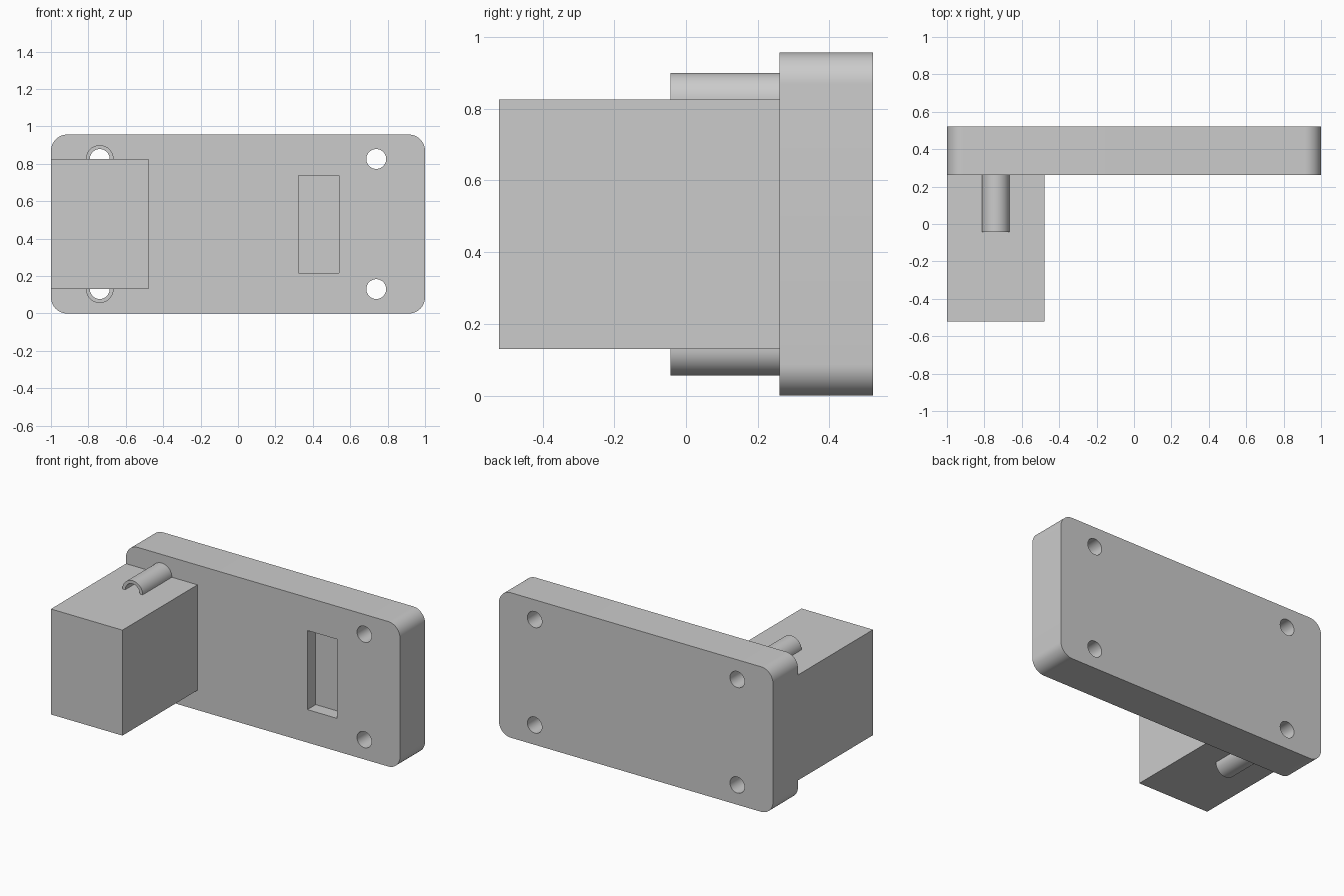
import bpy, bmesh, math

if "Cube" in bpy.data.objects:
    bpy.data.objects.remove(bpy.data.objects["Cube"])

S = 1 / 23  # design unit -> scene unit (plate is 46 x 22 x 6)


def extrude_y(name, outline, y0, y1):
    """Solid made from an (x, z) outline swept from y0 to y1."""
    bm = bmesh.new()
    front = [bm.verts.new((x * S, y0 * S, z * S)) for x, z in outline]
    face = bm.faces.new(front)
    ext = bmesh.ops.extrude_face_region(bm, geom=[face])
    moved = [v for v in ext["geom"] if isinstance(v, bmesh.types.BMVert)]
    bmesh.ops.translate(bm, verts=moved, vec=(0, (y1 - y0) * S, 0))
    bmesh.ops.recalc_face_normals(bm, faces=bm.faces[:])
    mesh = bpy.data.meshes.new(name)
    bm.to_mesh(mesh)
    bm.free()
    obj = bpy.data.objects.new(name, mesh)
    bpy.context.collection.objects.link(obj)
    return obj


def rect(x0, x1, z0, z1):
    return [(x0, z0), (x1, z0), (x1, z1), (x0, z1)]


def arc(cx, cz, r, a0, a1, n):
    return [(cx + r * math.cos(math.radians(a0 + (a1 - a0) * i / n)),
             cz + r * math.sin(math.radians(a0 + (a1 - a0) * i / n)))
            for i in range(n + 1)]


def circle(cx, cz, r, n=48):
    return arc(cx, cz, r, 0, 360, n)[:-1]


def combine(target, tool, operation):
    """Apply a boolean and remove the tool object."""
    mod = target.modifiers.new("boolean", "BOOLEAN")
    mod.operation, mod.object, mod.solver = operation, tool, "EXACT"
    bpy.context.view_layer.objects.active = target
    bpy.ops.object.modifier_apply(modifier=mod.name)
    bpy.data.objects.remove(tool, do_unlink=True)


# Rounded mounting plate
R = 2
outline = (arc(23 - R, R, R, -90, 0, 12) + arc(23 - R, 22 - R, R, 0, 90, 12)
           + arc(-23 + R, 22 - R, R, 90, 180, 12) + arc(-23 + R, R, R, 180, 270, 12))
body = extrude_y("mounting_plate", outline, 6, 12)

# Screw bosses at the block end
for z in (3, 19):
    combine(body, extrude_y("screw_boss", circle(-17, z, 1.7), -1, 7), "UNION")

# Screw holes through plate and bosses
for x in (-17, 17):
    for z in (3, 19):
        combine(body, extrude_y("screw_hole", circle(x, z, 1.22), -3, 14), "DIFFERENCE")

# Shallow rectangular pocket in the front face
combine(body, extrude_y("pocket", rect(7.45, 12.45, 5, 17), 4, 8), "DIFFERENCE")

# Solid block standing off the plate
combine(body, extrude_y("block", rect(-23, -11, 3, 19), -12, 6), "UNION")

body.select_set(True)
bpy.context.view_layer.objects.active = body
bpy.ops.object.shade_smooth_by_angle(angle=math.radians(30))
